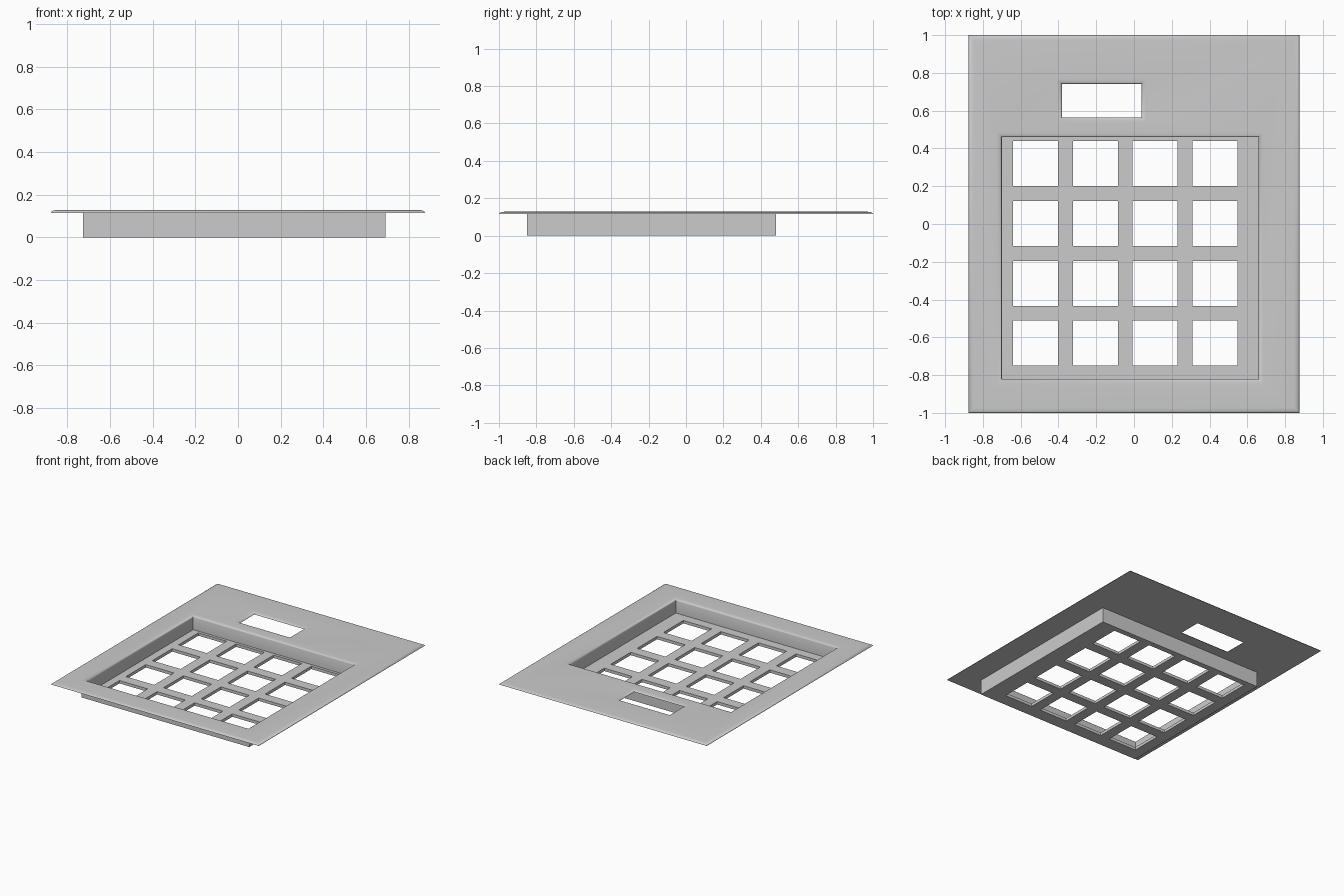
import bpy, bmesh, math

cube = bpy.data.objects.get("Cube")
if cube:
    bpy.data.objects.remove(cube, do_unlink=True)

TOP, UNDER = 0.128, 0.115      # plate top and underside
FLOOR = 0.022                  # top of the tray floor
RIM = 0.028                    # width of the rounded rims
STEPS = 5

grey = bpy.data.materials.new("light grey")
grey.use_nodes = True
colour = (0.6, 0.6, 0.6, 1)
grey.diffuse_color = colour
grey.node_tree.nodes["Principled BSDF"].inputs["Base Color"].default_value = colour


def loft(name, rect, levels):
    """Closed solid from rectangles; each level is (z, outward offset)."""
    x0, x1, y0, y1 = rect
    bm = bmesh.new()
    rings = []
    for z, o in levels:
        corners = ((x0 - o, y0 - o), (x1 + o, y0 - o), (x1 + o, y1 + o), (x0 - o, y1 + o))
        rings.append([bm.verts.new((x, y, z)) for x, y in corners])
    for a, b in zip(rings, rings[1:]):
        for i in range(4):
            j = (i + 1) % 4
            bm.faces.new((a[i], a[j], b[j], b[i]))
    bm.faces.new(rings[0][::-1])
    bm.faces.new(rings[-1])
    mesh = bpy.data.meshes.new(name)
    bm.to_mesh(mesh)
    bm.free()
    mesh.materials.append(grey)
    ob = bpy.data.objects.new(name, mesh)
    bpy.context.collection.objects.link(ob)
    return ob


def rim(direction):
    """Quarter-round levels that lean out (+1) or in (-1) towards the top."""
    angles = [math.pi / 2 * i / STEPS for i in range(STEPS + 1)]
    return [(UNDER + (TOP - UNDER) * math.sin(a), direction * RIM * (1 - math.cos(a)))
            for a in angles]


def combine(target, tool, operation):
    mod = target.modifiers.new(operation.lower(), 'BOOLEAN')
    mod.operation = operation
    mod.solver = 'EXACT'
    mod.object = tool
    bpy.ops.object.select_all(action='DESELECT')
    bpy.context.view_layer.objects.active = target
    target.select_set(True)
    bpy.ops.object.modifier_apply(modifier=mod.name)
    bpy.data.objects.remove(tool, do_unlink=True)


# Flat plate with rounded edge, joined to the tray beneath it
faceplate = loft("faceplate", (-0.875, 0.875, -1, 1), rim(-1))
tray = loft("tray", (-0.725, 0.69, -0.85, 0.482), [(0, 0), (UNDER + 0.003, 0)])
combine(faceplate, tray, 'UNION')

# Tray recess and display window, both with flared rims
well = loft("recess_cutter", (-0.70, 0.66, -0.82, 0.46),
            [(FLOOR, 0)] + rim(1) + [(0.2, RIM)])
combine(faceplate, well, 'DIFFERENCE')
window = loft("window_cutter", (-0.382, 0.04, 0.565, 0.742),
              [(0.05, 0)] + rim(1) + [(0.2, RIM)])
combine(faceplate, window, 'DIFFERENCE')

# Four by four key openings through the tray floor
PITCH, SIZE = 0.317, 0.238
for col in range(4):
    for row in range(4):
        x, y = -0.641 + col * PITCH, -0.75 + row * PITCH
        key = loft("key_cutter", (x, x + SIZE, y, y + SIZE), [(-0.05, 0), (0.06, 0)])
        combine(faceplate, key, 'DIFFERENCE')

bpy.ops.object.select_all(action='DESELECT')
faceplate.select_set(True)
bpy.context.view_layer.objects.active = faceplate
bpy.ops.object.shade_smooth_by_angle(angle=math.radians(35))
